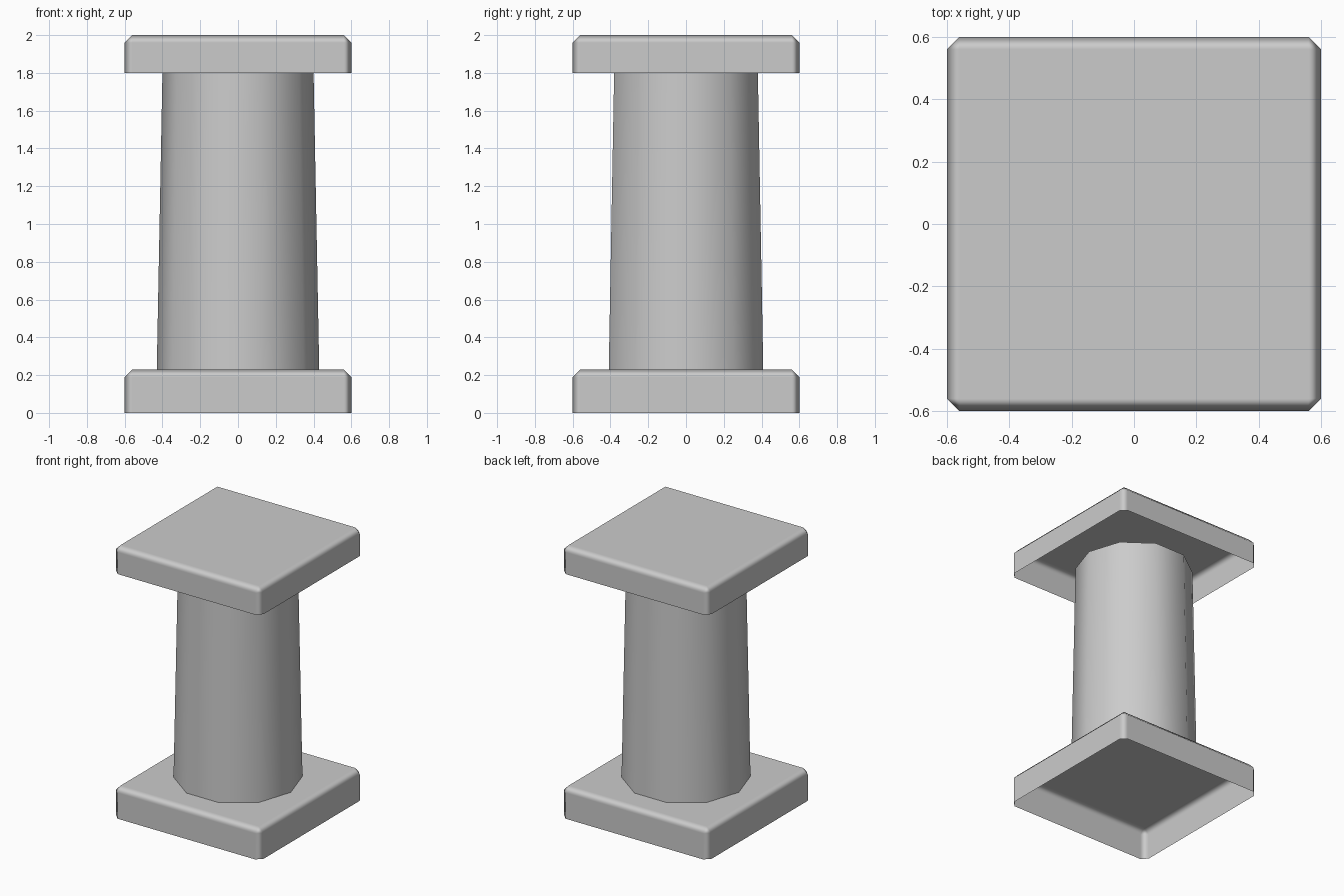
import bpy, bmesh, math

if "Cube" in bpy.data.objects:
    bpy.data.objects.remove(bpy.data.objects["Cube"])


def finish(bm, name):
    bmesh.ops.recalc_face_normals(bm, faces=bm.faces)
    for f in bm.faces:
        f.smooth = True
    mesh = bpy.data.meshes.new(name)
    bm.to_mesh(mesh)
    bm.free()
    obj = bpy.data.objects.new(name, mesh)
    bpy.context.collection.objects.link(obj)
    return obj


def slab(name, z0, z1, size=1.2, bevel=0.04):
    """Square slab, chamfered on top and corners, open underneath."""
    bm = bmesh.new()
    bmesh.ops.create_cube(bm, size=1)
    for v in bm.verts:
        v.co.x *= size
        v.co.y *= size
        v.co.z = z1 if v.co.z > 0 else z0
    bottom = [f for f in bm.faces if f.calc_center_median().z < z0 + 1e-4]
    edges = [e for e in bm.edges if max(v.co.z for v in e.verts) > z0 + 1e-4]
    bmesh.ops.delete(bm, geom=bottom, context='FACES_ONLY')
    bmesh.ops.bevel(bm, geom=edges, offset=bevel, segments=1,
                    profile=0.5, affect='EDGES')
    obj = finish(bm, name)
    # Keep the large faces flat while the chamfers blend
    wn = obj.modifiers.new("weighted_normals", 'WEIGHTED_NORMAL')
    wn.weight = 100
    return obj


# Base and cap
slab("base_slab", 0.0, 0.23)
slab("cap_slab", 1.8, 2.0)

# Tapered ten-sided shaft, open at both ends
bm = bmesh.new()
rings = []
for radius, z in ((0.43, 0.23), (0.40, 1.8)):
    rings.append([bm.verts.new((radius * math.cos(math.tau * i / 10),
                                radius * math.sin(math.tau * i / 10), z))
                  for i in range(10)])
low, high = rings
for i in range(10):
    j = (i + 1) % 10
    bm.faces.new((low[i], low[j], high[j], high[i]))
bm.normal_update()
finish(bm, "shaft")
